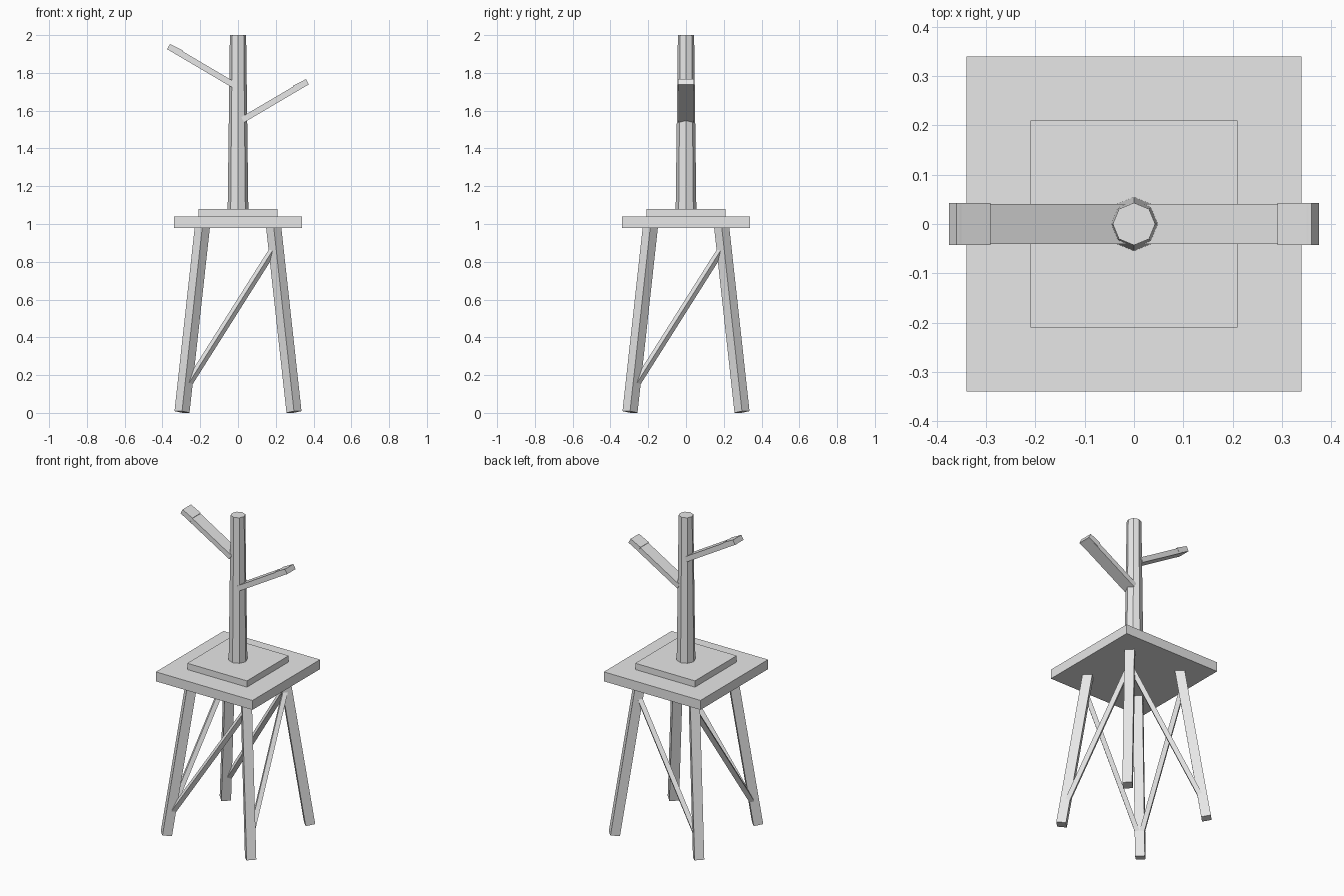
import bpy, bmesh, math
from mathutils import Vector, Matrix

cube = bpy.data.objects.get("Cube")
if cube:
    bpy.data.objects.remove(cube, do_unlink=True)

grey = bpy.data.materials.new("plain_grey")
grey.use_nodes = True
colour = (0.8, 0.8, 0.8, 1)
grey.diffuse_color = colour
grey.node_tree.nodes["Principled BSDF"].inputs["Base Color"].default_value = colour


def finish(name, bm):
    mesh = bpy.data.meshes.new(name)
    bm.to_mesh(mesh)
    bm.free()
    mesh.materials.append(grey)
    obj = bpy.data.objects.new(name, mesh)
    bpy.context.collection.objects.link(obj)
    return obj


def box(name, centre, size, tilt=0):
    """Box tilted about the y axis."""
    bm = bmesh.new()
    matrix = (Matrix.Translation(centre) @ Matrix.Rotation(-tilt, 4, 'Y')
              @ Matrix.Diagonal((*size, 1)))
    bmesh.ops.create_cube(bm, size=1, matrix=matrix)
    return finish(name, bm)


def rod(name, start, end, r1, r2, sides):
    """Straight prism or taper between two points."""
    start, end = Vector(start), Vector(end)
    axis = end - start
    turn = Vector((0, 0, 1)).rotation_difference(axis).to_matrix().to_4x4()
    bm = bmesh.new()
    bmesh.ops.create_cone(bm, cap_ends=True, segments=sides, radius1=r1, radius2=r2,
                          depth=axis.length,
                          matrix=Matrix.Translation((start + end) / 2) @ turn)
    return finish(name, bm)


# Seat-like platform and raised plate
box("platform", (0, 0, 1.01), (0.68, 0.68, 0.06))
box("raised_plate", (0, 0, 1.06), (0.42, 0.42, 0.04))

# Tapered octagonal post
rod("post", (0, 0, 1.06), (0, 0, 2), 0.055, 0.043, 8)


# Splayed square legs
def leg_offset(z):
    return 0.297 - 0.11 * z


sides = {"right": -1, "left": 1}
ends = {"front": -1, "back": 1}
for sx, x in sides.items():
    for sy, y in ends.items():
        low, high = leg_offset(0.005), leg_offset(1.0)
        rod(f"{sy}_{sx}_leg", (x * low, y * low, 0.005), (x * high, y * high, 1.0),
            0.04, 0.04, 4)

# Diagonal braces, one on each side of the frame
z_low, z_high = 0.12, 0.885
a, b = leg_offset(z_low), leg_offset(z_high)
for name, s in ends.items():
    rod(f"{name}_brace", (-a, s * a, z_low), (b, s * b, z_high), 0.02, 0.02, 4)
for name, s in sides.items():
    rod(f"{name}_brace", (s * a, -a, z_low), (s * b, b, z_high), 0.02, 0.02, 4)

# Flat sloping branches with short end blocks
rise = math.radians(30.5)
for name, s, z in (("right", -1, 1.723), ("left", 1, 1.537)):
    x0, x1 = 0.025, 0.362
    mid = (x0 + x1) / 2
    box(f"{name}_branch", (s * mid, 0, z + mid * math.tan(rise)),
        ((x1 - x0) / math.cos(rise), 0.082, 0.032), s * rise)
    tip = 0.333
    box(f"{name}_branch_tip", (s * tip, 0, z + tip * math.tan(rise) + 0.002),
        (0.078, 0.085, 0.032), s * math.radians(27))
